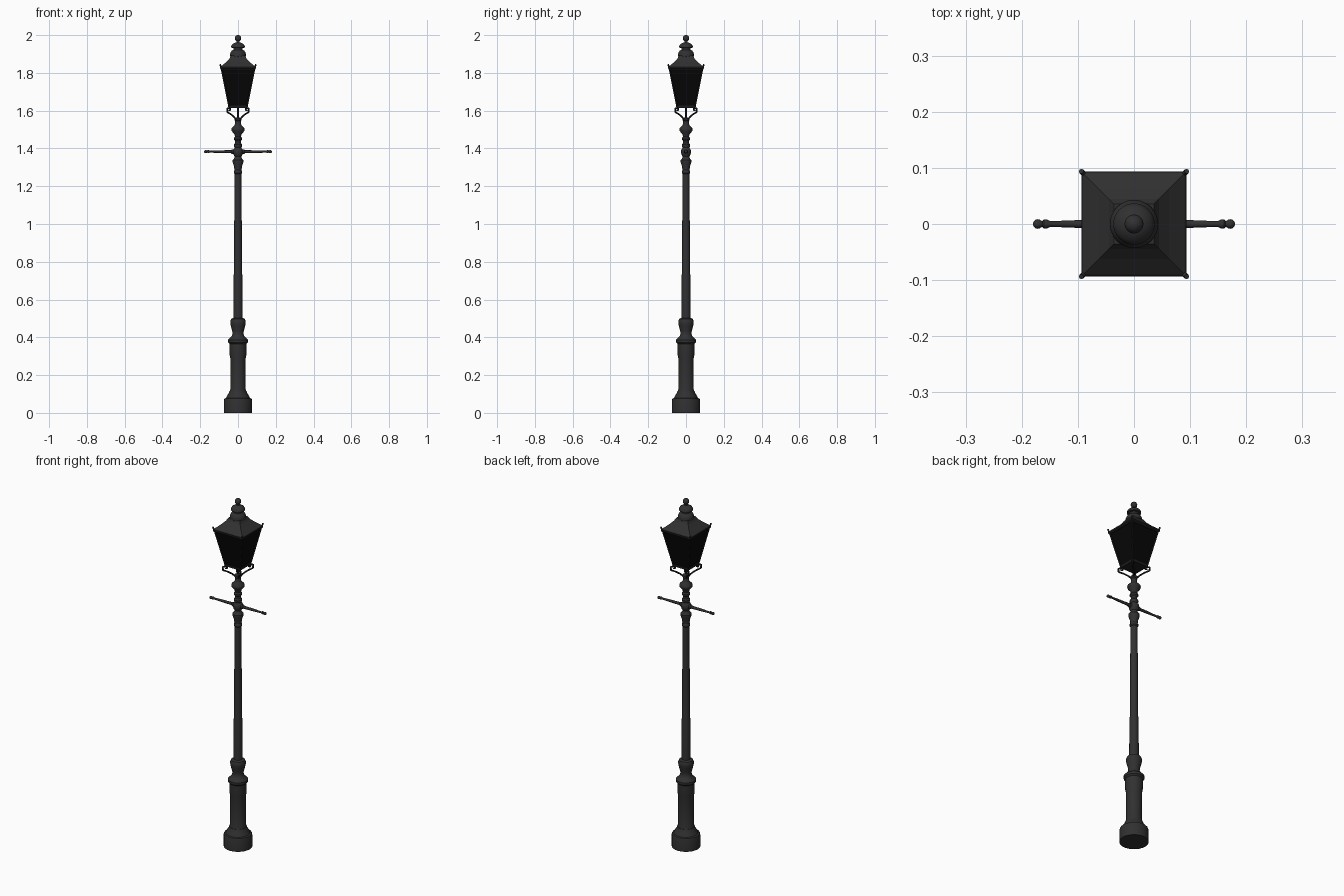
import bpy, bmesh, math
from mathutils import Vector

cube = bpy.data.objects.get("Cube")
if cube:
    bpy.data.objects.remove(cube)


def material(name, value):
    m = bpy.data.materials.new(name)
    m.use_nodes = True
    colour = (value, value, value, 1)
    m.diffuse_color = colour
    m.node_tree.nodes["Principled BSDF"].inputs["Base Color"].default_value = colour
    return m


iron = material("dark iron", 0.03)
frame_iron = material("black iron", 0.012)
glass = material("black glass", 0.002)


def finish(name, bm, mat, smooth=True):
    bmesh.ops.recalc_face_normals(bm, faces=bm.faces)
    mesh = bpy.data.meshes.new(name)
    bm.to_mesh(mesh)
    bm.free()
    ob = bpy.data.objects.new(name, mesh)
    bpy.context.collection.objects.link(ob)
    mesh.materials.append(mat)
    if smooth:
        bpy.ops.object.select_all(action="DESELECT")
        ob.select_set(True)
        bpy.context.view_layer.objects.active = ob
        bpy.ops.object.shade_smooth_by_angle(angle=math.radians(35))
    return ob


def loft(name, rings, mat, smooth=True):
    """Skin a list of rings of points and cap both ends."""
    bm = bmesh.new()
    loops = [[bm.verts.new(p) for p in ring] for ring in rings]
    n = len(loops[0])
    for a, b in zip(loops, loops[1:]):
        for i in range(n):
            j = (i + 1) % n
            bm.faces.new((a[i], a[j], b[j], b[i]))
    bm.faces.new(loops[0])
    bm.faces.new(loops[-1])
    return finish(name, bm, mat, smooth)


def turned(name, profile, mat=iron, sides=24, axis="Z"):
    """Lathe (radius, height) pairs about z, or about x."""
    rings = []
    for r, h in profile:
        ring = []
        for i in range(sides):
            a = math.tau * i / sides
            u, v = r * math.cos(a), r * math.sin(a)
            ring.append((u, v, h) if axis == "Z" else (h, u, v))
        rings.append(ring)
    return loft(name, rings, mat)


def square(name, profile, mat):
    """Stack square sections given as (half width, height)."""
    corners = ((-1, -1), (1, -1), (1, 1), (-1, 1))
    return loft(name, [[(x * w, y * w, z) for x, y in corners] for w, z in profile], mat, False)


def ball(centre, radius, steps=8):
    """Profile of a bead for a turned part."""
    return [(max(radius * math.sin(math.pi * k / steps), 0.0005),
             centre - radius * math.cos(math.pi * k / steps)) for k in range(steps + 1)]


def rod(name, points, radius, mat, smooth_path=False):
    curve = bpy.data.curves.new(name, "CURVE")
    curve.dimensions = "3D"
    curve.bevel_depth = radius
    curve.bevel_resolution = 2
    curve.use_fill_caps = True
    if smooth_path:
        s = curve.splines.new("NURBS")
        s.order_u = 3
        s.use_endpoint_u = True
        s.resolution_u = 6
    else:
        s = curve.splines.new("POLY")
    s.points.add(len(points) - 1)
    for p, co in zip(s.points, points):
        p.co = (*co, 1)
    curve.materials.append(mat)
    ob = bpy.data.objects.new(name, curve)
    bpy.context.collection.objects.link(ob)
    return ob


# Base and pedestal
turned("plinth", [(.075, 0), (.075, .065), (.072, .075), (.064, .078), (.058, .09),
                  (.049, .105), (.046, .115)])
turned("pedestal", [(.046, .11), (.041, .125), (.041, .29), (.045, .31), (.045, .365),
                    (.053, .373), (.053, .386), (.044, .395), (.034, .405), (.029, .42),
                    (.031, .435), (.038, .46), (.041, .475), (.041, .485), (.036, .497),
                    (.026, .503)])

# Pole in stepped, tapering lengths
turned("pole", [(.025, .5), (.023, .73), (.021, .74), (.020, 1.0), (.018, 1.27)], sides=16)

# Turned neck above the pole
turned("neck", [(.018, 1.265), (.022, 1.27), (.022, 1.28), (.019, 1.285), (.021, 1.305),
                (.029, 1.328), (.029, 1.338), (.020, 1.348), (.018, 1.358), (.024, 1.368),
                (.027, 1.383), (.024, 1.396), (.017, 1.404), (.022, 1.412), (.022, 1.42),
                (.016, 1.428), (.016, 1.44), (.022, 1.447), (.022, 1.455), (.016, 1.463),
                (.019, 1.475), (.033, 1.492), (.035, 1.5), (.033, 1.508), (.020, 1.52),
                (.015, 1.53), (.015, 1.545), (.019, 1.55), (.019, 1.56), (.004, 1.565)])

# Ladder bar with beaded ends
for side, label in ((1, "left"), (-1, "right")):
    bar = [(.012, .015), (.012, .035), (.008, .04), (.007, .1), (.005, .152),
           (.008, .157), (.008, .163), (.005, .166)] + ball(.174, .0085)[2:]
    turned(label + "_ladder_bar", [(r, side * (x - .0025)) for r, x in bar],
           sides=12, axis="X").location.z = 1.383

# Gas pipe and four scrolled brackets on the diagonals
rod("gas_pipe", [(0, 0, 1.55), (0, 0, 1.63)], .004, frame_iron)
scroll = [(.012, 1.555), (.022, 1.568), (.04, 1.583), (.056, 1.592), (.057, 1.612),
          (.042, 1.614), (.041, 1.602), (.049, 1.602)]
for i, (sx, sy) in enumerate(((1, 1), (-1, 1), (-1, -1), (1, -1))):
    rod(f"scroll_bracket_{i + 1}", [(sx * d, sy * d, z) for d, z in scroll],
        .0045, frame_iron, True)
    # Lantern corner bars ending in horns
    rod(f"corner_bar_{i + 1}", [(sx * d, sy * d, z) for d, z in
                                ((.047, 1.618), (.088, 1.825))], .004, frame_iron)
    rod(f"corner_horn_{i + 1}", [(sx * d, sy * d, z) for d, z in
                                 ((.084, 1.822), (.091, 1.833), (.094, 1.845))], .0045, iron)

# Lantern body, rails and roof
square("lantern_glass", [(.046, 1.622), (.087, 1.825)], glass)
square("lantern_floor_rail", [(.049, 1.615), (.050, 1.627)], frame_iron)
square("lantern_eaves", [(.089, 1.816), (.094, 1.822), (.094, 1.831)], frame_iron)
square("lantern_roof", [(.094, 1.829), (.090, 1.834), (.062, 1.858), (.045, 1.876), (.036, 1.892)], iron)

# Vent cap and finial
turned("vent_cap", [(.036, 1.882), (.043, 1.888), (.043, 1.897), (.040, 1.907), (.033, 1.918),
                    (.025, 1.922), (.025, 1.932), (.037, 1.934), (.037, 1.941),
                    (.031, 1.951), (.019, 1.959), (.009, 1.962), (.007, 1.972)])
turned("finial_ball", ball(1.983, .017, 10), sides=16)
